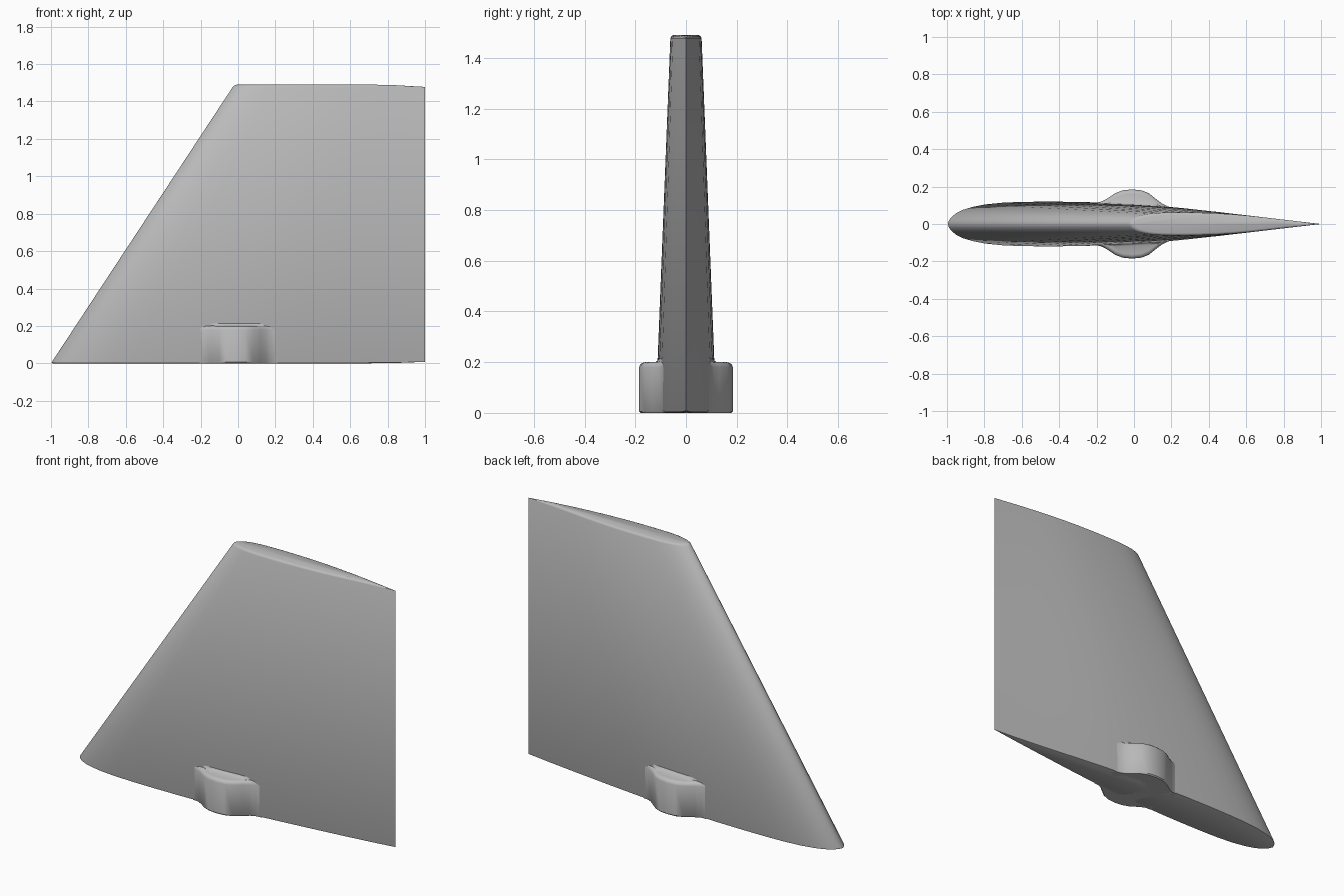
import bpy
import bmesh

cube = bpy.data.objects.get("Cube")
if cube:
    bpy.data.objects.remove(cube, do_unlink=True)

HEIGHT, EDGE = 1.49, 0.012
# Half thickness of the root section against the chord fraction
SECTION = [(0, 0), (.003, .02), (.01, .038), (.022, .058), (.04, .076), (.065, .091),
           (.1, .105), (.15, .115), (.21, .119), (.28, .12), (.36, .118), (.45, .112),
           (.54, .101), (.63, .085), (.73, .063), (.84, .037), (.93, .016), (1, 0)]
# Half width of the boss along x
BOSS = [(-.205, .108), (-.18, .118), (-.15, .132), (-.1, .165), (-.06, .18), (-.01, .185),
        (.04, .18), (.08, .164), (.12, .132), (.15, .109), (.18, .094), (.21, .086)]

grey = bpy.data.materials.new("plain grey")
grey.use_nodes = True
colour = (0.5, 0.5, 0.5, 1)
grey.diffuse_color = colour
grey.node_tree.nodes["Principled BSDF"].inputs["Base Color"].default_value = colour


def lead(z):
    return -1 + 0.98 * z / HEIGHT


def half_at(x, z):
    """Half thickness of the fin at a point of its side."""
    scale = (1 - lead(z)) / 2
    u = (x - lead(z)) / (2 * scale)
    for (a, ya), (b, yb) in zip(SECTION, SECTION[1:]):
        if a <= u <= b:
            return scale * (ya + (yb - ya) * (u - a) / (b - a))
    return 0


def loft(name, rings):
    """Skin a stack of closed rings and cap both ends."""
    bm = bmesh.new()
    loops = [[bm.verts.new(p) for p in ring] for ring in rings]
    for low, high in zip(loops, loops[1:]):
        for i in range(len(low)):
            j = (i + 1) % len(low)
            bm.faces.new((low[i], low[j], high[j], high[i]))
    bm.faces.new(loops[0][::-1])
    bm.faces.new(loops[-1])
    bmesh.ops.recalc_face_normals(bm, faces=bm.faces)
    mesh = bpy.data.meshes.new(name)
    bm.to_mesh(mesh)
    bm.free()
    mesh.materials.append(grey)
    obj = bpy.data.objects.new(name, mesh)
    bpy.context.collection.objects.link(obj)
    bpy.ops.object.select_all(action="DESELECT")
    obj.select_set(True)
    bpy.context.view_layer.objects.active = obj
    bpy.ops.object.shade_smooth_by_angle(angle=0.7)
    return obj


def fin_ring(z, inset=0, drop=0):
    """Section of the fin, shrunk for a rounded rim that fades at the thin rear edge."""
    start = lead(z)
    scale = (1 - start) / 2
    side = []
    for u, y in SECTION:
        y *= scale
        fade = min(1, y / (2 * EDGE)) if u > .5 else 1
        x = start + 2 * scale * u + inset * max(0, 1 - u * 8)
        side.append((x, max(0, y - inset * fade), z - drop * (1 - fade)))
    return side + [(x, -y, h) for x, y, h in side[-2:0:-1]]


# Swept, tapered fin with rounded rims
loft("fin", [
    fin_ring(0, .008, -.008), fin_ring(.003, .002, -.005), fin_ring(.008),
    fin_ring(HEIGHT - EDGE), fin_ring(HEIGHT - .004, .004, .008),
    fin_ring(HEIGHT, EDGE, EDGE)])


# Bulging boss through both sides, with a rounded top and a small fillet
def boss_ring(z, inset=0, fillet=None):
    side = []
    for i, (x, y) in enumerate(BOSS):
        base = half_at(x, z) - .002
        if i in (0, len(BOSS) - 1):
            y = base
        elif fillet is not None:
            y = min(y - inset, base + fillet)
        else:
            y -= inset
        side.append((x, max(base, y), z))
    return side + [(x, -y, h) for x, y, h in side[::-1]]


loft("boss", [
    boss_ring(0, .006), boss_ring(.006), boss_ring(.18), boss_ring(.19, .004),
    boss_ring(.197, .012), boss_ring(.2, .024), boss_ring(.201, .024, .014),
    boss_ring(.207, .024, .006), boss_ring(.218, .024, 0)])
